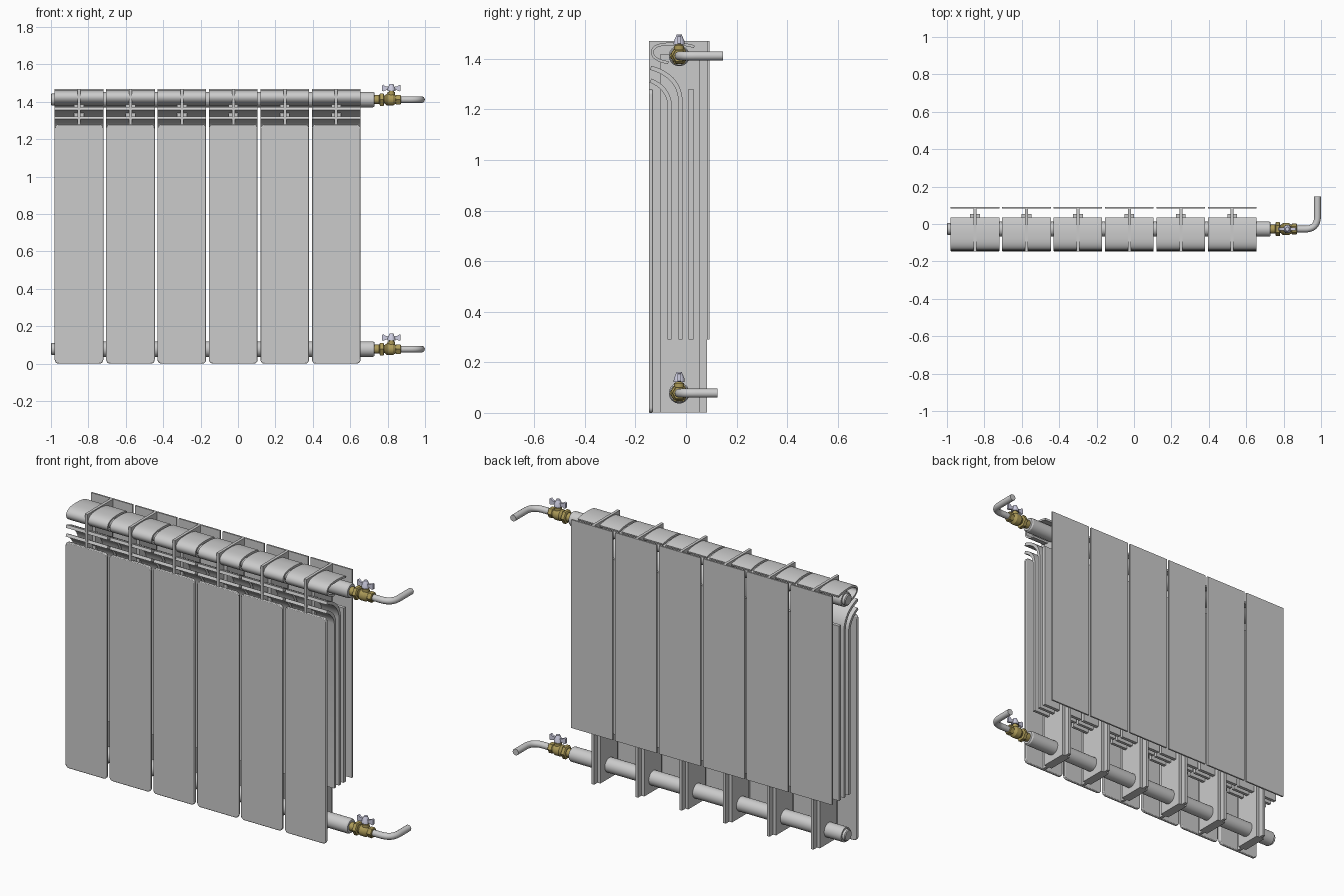
import bpy, bmesh, math
from math import sin, cos, pi

if "Cube" in bpy.data.objects:
    bpy.data.objects.remove(bpy.data.objects["Cube"])

PITCH, COUNT, X0, W = 0.275, 6, -0.85, 0.26
PIPE_Y = -0.027


def material(name, rgb):
    m = bpy.data.materials.new(name)
    m.diffuse_color = (*rgb, 1)
    m.use_nodes = True
    m.node_tree.nodes["Principled BSDF"].inputs["Base Color"].default_value = m.diffuse_color
    return m


BRASS = material("brass", (0.42, 0.33, 0.10))
HANDLE = material("handle_metal", (0.62, 0.62, 0.76))


def finish(name, bm, mat=None, angle=30):
    bmesh.ops.recalc_face_normals(bm, faces=bm.faces)
    me = bpy.data.meshes.new(name)
    bm.to_mesh(me)
    bm.free()
    ob = bpy.data.objects.new(name, me)
    bpy.context.collection.objects.link(ob)
    if mat:
        me.materials.append(mat)
    bpy.ops.object.select_all(action='DESELECT')
    ob.select_set(True)
    bpy.context.view_layer.objects.active = ob
    if angle:
        bpy.ops.object.shade_smooth_by_angle(angle=math.radians(angle))
    return ob


def prism(name, pts, vec, mat=None):
    """Extrude a closed 3D outline along vec."""
    bm = bmesh.new()
    f = bm.faces.new([bm.verts.new(p) for p in pts])
    r = bmesh.ops.extrude_face_region(bm, geom=[f])
    vs = [v for v in r['geom'] if isinstance(v, bmesh.types.BMVert)]
    bmesh.ops.translate(bm, verts=vs, vec=vec)
    return finish(name, bm, mat)


def box(name, x, y, z, mat=None):
    pts = [(x[0], y[0], z[0]), (x[1], y[0], z[0]), (x[1], y[1], z[0]), (x[0], y[1], z[0])]
    return prism(name, pts, (0, 0, z[1] - z[0]), mat)


def lathe(name, prof, origin, axis='X', segs=32, mat=None):
    """Revolve (distance, radius) pairs about the X or Z axis."""
    bm = bmesh.new()
    rings = []
    for d, r in prof:
        ring = []
        for k in range(segs):
            a, b = r * cos(2 * pi * k / segs), r * sin(2 * pi * k / segs)
            p = (d, a, b) if axis == 'X' else (a, b, d)
            ring.append(bm.verts.new([p[i] + origin[i] for i in range(3)]))
        rings.append(ring)
    for r0, r1 in zip(rings, rings[1:]):
        for k in range(segs):
            j = (k + 1) % segs
            bm.faces.new((r0[k], r0[j], r1[j], r1[k]))
    bm.faces.new(rings[0])
    bm.faces.new(rings[-1])
    return finish(name, bm, mat)


def bezier(p0, p1, p2, n=8):
    return [tuple((1 - t) ** 2 * a + 2 * t * (1 - t) * b + t * t * c
                  for a, b, c in zip(p0, p1, p2)) for t in (i / n for i in range(n + 1))]


def ribbon(name, path, thick):
    """Sheet of given thickness following a (y, z) path, one section wide."""
    left, right = [], []
    for i, (y, z) in enumerate(path):
        a, b = path[max(i - 1, 0)], path[min(i + 1, len(path) - 1)]
        dy, dz = b[0] - a[0], b[1] - a[1]
        s = thick / 2 / math.hypot(dy, dz)
        left.append((-W / 2, y - dz * s, z + dy * s))
        right.append((-W / 2, y + dz * s, z - dy * s))
    return prism(name, left + right[::-1], (W, 0, 0))


# --- one radiator section, centred on x = 0 ---
r, section = 0.022, []
outline = []
for cx, cz, a0 in ((1, 1.28 - r, 0), (-1, 1.28 - r, 90), (-1, r, 180), (1, r, 270)):
    for k in range(7):
        a = math.radians(a0 + 15 * k)
        outline.append((cx * (W / 2 - r) + r * cos(a), -0.147, cz + r * sin(a)))
front = prism("front_panel", outline, (0, 0.016, 0))
bev = front.modifiers.new("bevel", 'BEVEL')
bev.width, bev.segments = 0.004, 2
section.append(front)
section.append(box("back_panel", (-W / 2, W / 2), (0.083, 0.092), (0.29, 1.47)))
section.append(box("centre_web", (-0.008, 0.008), (-0.146, 0.084), (0.002, 1.47)))
section.append(box("water_channel", (-0.026, 0.026), (-0.10, 0.053), (0.002, 1.42)))

# convection fins: two curl forward at the top, the rear one stays straight
section.append(ribbon("fin_front", [(-0.065, 0.29)] +
                      bezier((-0.065, 1.225), (-0.072, 1.285), (-0.14, 1.315)), 0.017))
section.append(ribbon("fin_middle", [(-0.022, 0.29)] +
                      bezier((-0.022, 1.24), (-0.03, 1.335), (-0.14, 1.365)), 0.017))
section.append(ribbon("fin_rear", [(0.02, 0.29), (0.02, 1.28)], 0.019))

# curved hood over the top pipe
hood = (bezier((0.033, 1.448), (-0.01, 1.461), (-0.06, 1.459), 6) +
        bezier((-0.06, 1.459), (-0.134, 1.459), (-0.134, 1.425), 8)[1:] +
        bezier((-0.134, 1.425), (-0.130, 1.395), (-0.07, 1.385), 8)[1:])
section.append(ribbon("top_hood", hood, 0.011))

for ob in section:
    base = ob.name
    for i in range(COUNT):
        c = ob if i == 0 else ob.copy()
        if i:
            bpy.context.collection.objects.link(c)
        c.name = f"{base}_{i + 1}"
        c.location.x = X0 + i * PITCH

# --- header pipes, valves and elbows, top and bottom ---
for tag, z, y_end in (("top", 1.412, 0.147), ("bottom", 0.078, 0.125)):
    o = (0, PIPE_Y, z)
    lathe(f"{tag}_header_pipe", [(-1.0, 0.027), (-0.996, 0.032), (-0.982, 0.032), (-0.982, 0.041),
                                 (0.722, 0.041), (0.73, 0.036)], o)

    # brass valve body with hex nuts
    lathe(f"{tag}_valve_body", [(0.725, 0.024), (0.755, 0.024), (0.757, 0.020), (0.785, 0.022),
                                (0.797, 0.032), (0.828, 0.032), (0.842, 0.023), (0.868, 0.022)],
          o, mat=BRASS)
    lathe(f"{tag}_valve_nut", [(0.757, 0.033), (0.76, 0.038), (0.778, 0.038), (0.781, 0.033)],
          o, segs=6, mat=BRASS)
    lathe(f"{tag}_outlet_nut", [(0.843, 0.025), (0.846, 0.029), (0.868, 0.029), (0.871, 0.025)],
          o, segs=6, mat=BRASS)
    vo = (0.82, PIPE_Y, z)
    lathe(f"{tag}_valve_stem", [(0, 0.02), (0.04, 0.02), (0.04, 0.014), (0.052, 0.014)],
          vo, 'Z', 20, BRASS)

    # butterfly handle
    lathe(f"{tag}_handle_hub", [(0.045, 0.022), (0.058, 0.021), (0.074, 0.014), (0.084, 0.010)],
          vo, 'Z', 20, HANDLE)
    half = [(0.012, 0.052), (0.03, 0.050), (0.044, 0.044), (0.050, 0.048),
            (0.050, 0.076), (0.044, 0.080), (0.03, 0.070), (0.012, 0.068)]
    wing = half + [(-x, h) for x, h in reversed(half)]
    prism(f"{tag}_handle_wings", [(0.82 + x, PIPE_Y - 0.007, z + h) for x, h in wing],
          (0, 0.014, 0), HANDLE)

    # elbow tube turning back toward the wall
    path = [(0.86, PIPE_Y)] + bezier((0.915, PIPE_Y), (0.981, PIPE_Y), (0.981, 0.04), 12)
    path.append((0.981, y_end))
    cu = bpy.data.curves.new(f"{tag}_elbow_tube", 'CURVE')
    cu.dimensions, cu.bevel_depth, cu.bevel_resolution = '3D', 0.018, 6
    cu.use_fill_caps = True
    sp = cu.splines.new('POLY')
    sp.points.add(len(path) - 1)
    for p, (x, y) in zip(sp.points, path):
        p.co = (x, y, z, 1)
    ob = bpy.data.objects.new(f"{tag}_elbow_tube", cu)
    bpy.context.collection.objects.link(ob)
    bpy.ops.object.select_all(action='DESELECT')
    ob.select_set(True)
    bpy.context.view_layer.objects.active = ob
    bpy.ops.object.convert(target='MESH')
    bpy.ops.object.shade_smooth_by_angle(angle=math.radians(35))
